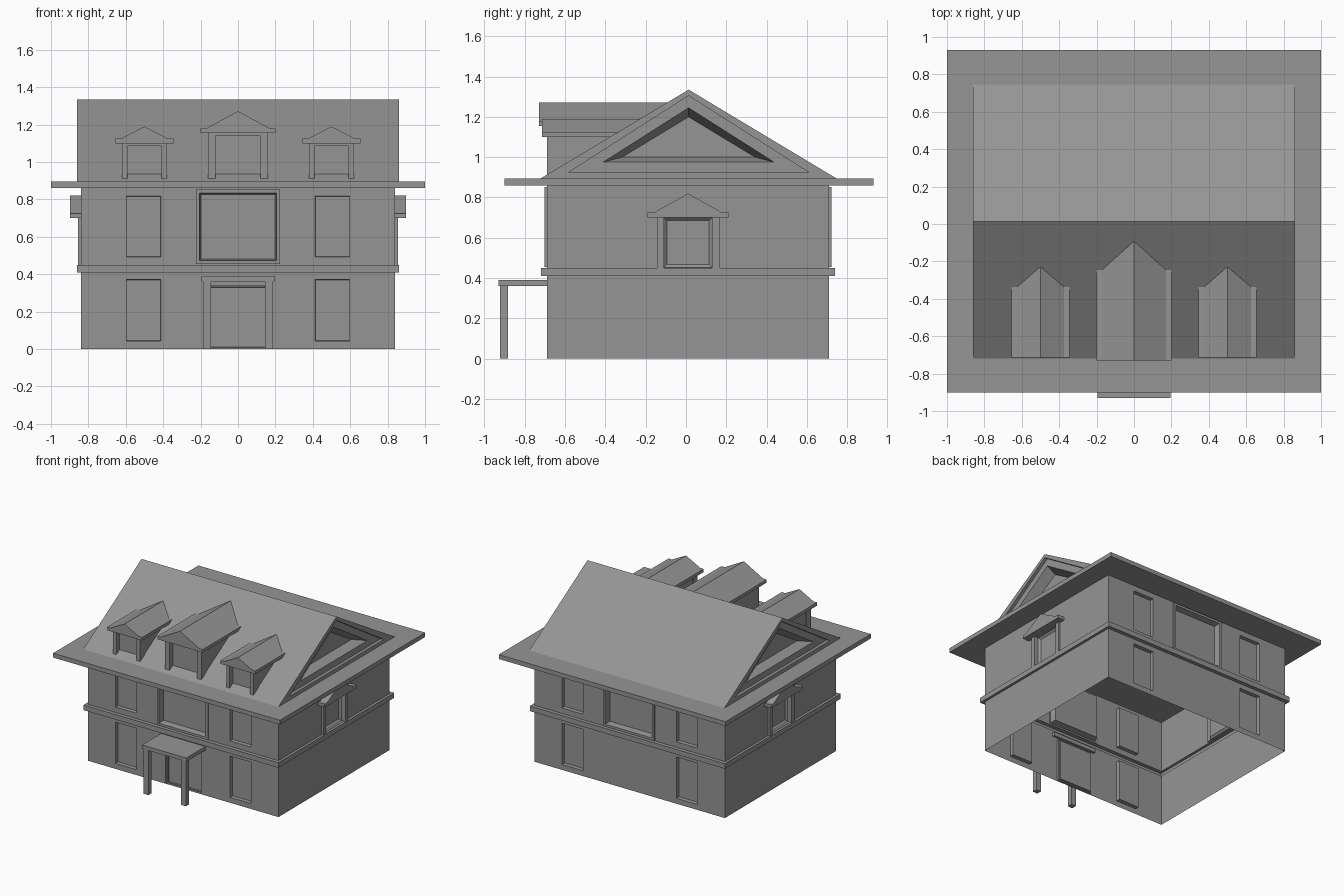
import bpy, bmesh, math
from mathutils import Matrix, Vector

old = bpy.data.objects.get("Cube")
if old:
    bpy.data.objects.remove(old, do_unlink=True)

GREY = (0.3, 0.3, 0.3, 1)
mat = bpy.data.materials.new("plain grey")
mat.use_nodes = True
mat.diffuse_color = GREY
mat.node_tree.nodes["Principled BSDF"].inputs["Base Color"].default_value = GREY

CY = 0.01                                   # middle of the walls in depth
HALF_X, HALF_Y = 0.84, 0.70                 # half size of the walls
EAVE_TOP = 0.895


def finish(name, bm, matrix=Matrix(), recalc=True):
    bmesh.ops.remove_doubles(bm, verts=bm.verts, dist=1e-5)
    if recalc:
        bmesh.ops.recalc_face_normals(bm, faces=bm.faces)
    mesh = bpy.data.meshes.new(name)
    bm.to_mesh(mesh)
    bm.free()
    mesh.transform(matrix)
    mesh.materials.append(mat)
    ob = bpy.data.objects.new(name, mesh)
    bpy.context.collection.objects.link(ob)
    return ob


def box(name, x, y, z, matrix=Matrix()):
    bm = bmesh.new()
    bmesh.ops.create_cube(bm, size=1)
    for v in bm.verts:
        v.co = [r[0] + (c + 0.5) * (r[1] - r[0]) for r, c in zip((x, y, z), v.co)]
    finish(name, bm, matrix)


def prism(name, outline, y0, y1, matrix=Matrix()):
    """Extrude an (x, z) outline from y0 to y1."""
    bm = bmesh.new()
    face = bm.faces.new([bm.verts.new((x, y0, z)) for x, z in outline])
    ext = bmesh.ops.extrude_face_region(bm, geom=[face])["geom"]
    for v in ext:
        if isinstance(v, bmesh.types.BMVert):
            v.co.y = y1
    bm.faces.ensure_lookup_table()
    if not face.is_valid or len(bm.faces) < len(outline) + 2:
        bm.faces.new([v for v in bm.verts if v.co.y == y0])
    finish(name, bm, matrix)


def pediment(name, cx, half, z0, z1, apex, y0, y1, matrix=Matrix()):
    """Small gabled hood: a flat slab with a narrower gable roof."""
    n = half - 0.03
    prism(name, [(cx - half, z0), (cx + half, z0), (cx + half, z1), (cx + n, z1),
                 (cx, apex), (cx - n, z1), (cx - half, z1)], y0, y1, matrix)


def wall(name, half, z0, z1, openings, matrix):
    """Sheet facing -y; each opening is (u0, u1, v0, v1, [(inset, depth), ...])."""
    us = sorted({-half, half} | {u for o in openings for u in o[:2]})
    vs = sorted({z0, z1} | {v for o in openings for v in o[2:4]})
    bm = bmesh.new()

    def rect(u0, u1, v0, v1, d=0):
        return [bm.verts.new((u, d, v)) for u, v in ((u0, v0), (u1, v0), (u1, v1), (u0, v1))]

    for u0, u1 in zip(us, us[1:]):
        for v0, v1 in zip(vs, vs[1:]):
            cu, cv = (u0 + u1) / 2, (v0 + v1) / 2
            if not any(o[0] < cu < o[1] and o[2] < cv < o[3] for o in openings):
                bm.faces.new(rect(u0, u1, v0, v1))
    for u0, u1, v0, v1, steps in openings:
        loop = rect(u0, u1, v0, v1)
        for i, d in steps:
            inner = rect(u0 + i, u1 - i, v0 + i, v1 - i, d)
            for k in range(4):
                j = (k + 1) % 4
                bm.faces.new((loop[k], loop[j], inner[j], inner[k]))
            loop = inner
        bm.faces.new(loop)
    finish(name, bm, matrix, recalc=False)


def band(name, x, y0, y1, z0, z1, top):
    """Projecting ledge around the walls, open inside; top closes it."""
    bm = bmesh.new()

    def ring(x, y0, y1, z):
        return [bm.verts.new(p) for p in ((-x, y0, z), (x, y0, z), (x, y1, z), (-x, y1, z))]

    walls = (HALF_X, CY - HALF_Y, CY + HALF_Y)
    rings = [ring(*walls, z0), ring(x, y0, y1, z0), ring(x, y0, y1, z1)]
    if not top:
        rings.append(ring(*walls, z1))
    for a, b in zip(rings, rings[1:]):
        for k in range(4):
            j = (k + 1) % 4
            bm.faces.new((a[k], a[j], b[j], b[k]))
    if top:
        bm.faces.new(rings[-1])
    finish(name, bm, recalc=False)


def facing(angle, dist):
    return Matrix.Translation((0, CY, 0)) @ Matrix.Rotation(math.radians(angle), 4, "Z") \
        @ Matrix.Translation((0, -dist, 0))


# Walls, with recessed windows and door
pane = [(0.008, 0.0), (0.01, 0.03)]
framed = [(0, -0.012), (0.018, -0.012), (0.026, 0.035)]
for side, angle in (("front", 0), ("back", 180)):
    m = facing(angle, HALF_Y)
    low = [(s - 0.1, s + 0.1, 0.035, 0.38, pane) for s in (-0.505, 0.505)]
    high = [(s - 0.1, s + 0.1, 0.485, 0.825, pane) for s in (-0.505, 0.505)]
    high.append((-0.225, 0.225, 0.455, 0.852, framed))
    if side == "front":
        low.append((-0.155, 0.155, 0, 0.34, [(0.0, 0.02), (0.008, 0.02), (0.01, 0.03)]))
    wall(side + "_lower_wall", HALF_X, 0, 0.41, low, m)
    wall(side + "_upper_wall", HALF_X, 0.45, 0.86, high, m)

for side, angle in (("left", 90), ("right", 270)):
    m = facing(angle, HALF_X)
    wall(side + "_lower_wall", HALF_Y, 0, 0.41, [], m)
    wall(side + "_upper_wall", HALF_Y, 0.45, 0.86,
         [(-0.12, 0.12, 0.452, 0.7, [(0, 0.02), (0.015, 0.035)])], m)
    for s in (-1, 1):
        box(side + "_window_post", sorted((s * 0.12, s * 0.155)), (-0.015, 0.02), (0.45, 0.7), m)
    pediment(side + "_window_hood", 0, 0.2, 0.7, 0.725, 0.82, -0.058, 0.005, m)

# Ledges between the storeys and under the roof
band("storey_band", 0.86, -0.72, 0.74, 0.41, 0.45, False)
band("eaves", 1.0, -0.9, 0.93, 0.86, EAVE_TOP, True)

# Main roof with stepped recesses in both gables
RIDGE_Y = 0.013
bm = bmesh.new()
gable = [(0.86, 0.733, EAVE_TOP, 1.335), (0.86, 0.595, 0.925, 1.305), (0.835, 0.595, 0.925, 1.305),
         (0.835, 0.425, 0.975, 1.245), (0.76, 0.33, 1.0, 1.2)]
outer = []
for s in (-1, 1):
    loops = [[bm.verts.new((s * x, RIDGE_Y + y, z)) for y, z in ((-h, lo), (h, lo), (0, hi))]
             for x, h, lo, hi in gable]
    for a, b in zip(loops, loops[1:]):
        for k in range(3):
            j = (k + 1) % 3
            bm.faces.new((a[k], a[j], b[j], b[k]))
    bm.faces.new(loops[-1])
    outer.append(loops[0])
for k in range(3):
    j = (k + 1) % 3
    bm.faces.new((outer[0][k], outer[0][j], outer[1][j], outer[1][k]))
finish("main_roof", bm)


# Dormers: set-back body, posts, lintel and gabled hood
def dormer(name, cx, half, post, hood, z0, z1, apex, front, back):
    face = -0.69
    box(name + "_body", (cx - half + 0.003, cx + half - 0.003), (face + 0.04, back), (0.9, z0))
    for s in (-1, 1):
        box(name + "_post", sorted((cx + s * half, cx + s * (half - post))),
            (face, face + 0.06), (EAVE_TOP, z0))
    box(name + "_lintel", (cx - half, cx + half), (face + 0.008, face + 0.05), (z0 - 0.015, z0))
    pediment(name + "_hood", cx, hood, z0, z1, apex, front, back)


dormer("centre_dormer", 0, 0.16, 0.04, 0.2, 1.155, 1.18, 1.272, -0.73, -0.06)
for side, cx in (("left", 0.5), ("right", -0.5)):
    dormer(side + "_dormer", cx, 0.12, 0.03, 0.155, 1.1, 1.125, 1.19, -0.715, -0.2)

# Porch
box("porch_roof", (-0.195, 0.195), (-0.93, -0.67), (0.36, 0.39))
for s in (-1, 1):
    box("porch_column", sorted((s * 0.145, s * 0.187)), (-0.922, -0.882), (0, 0.36))
